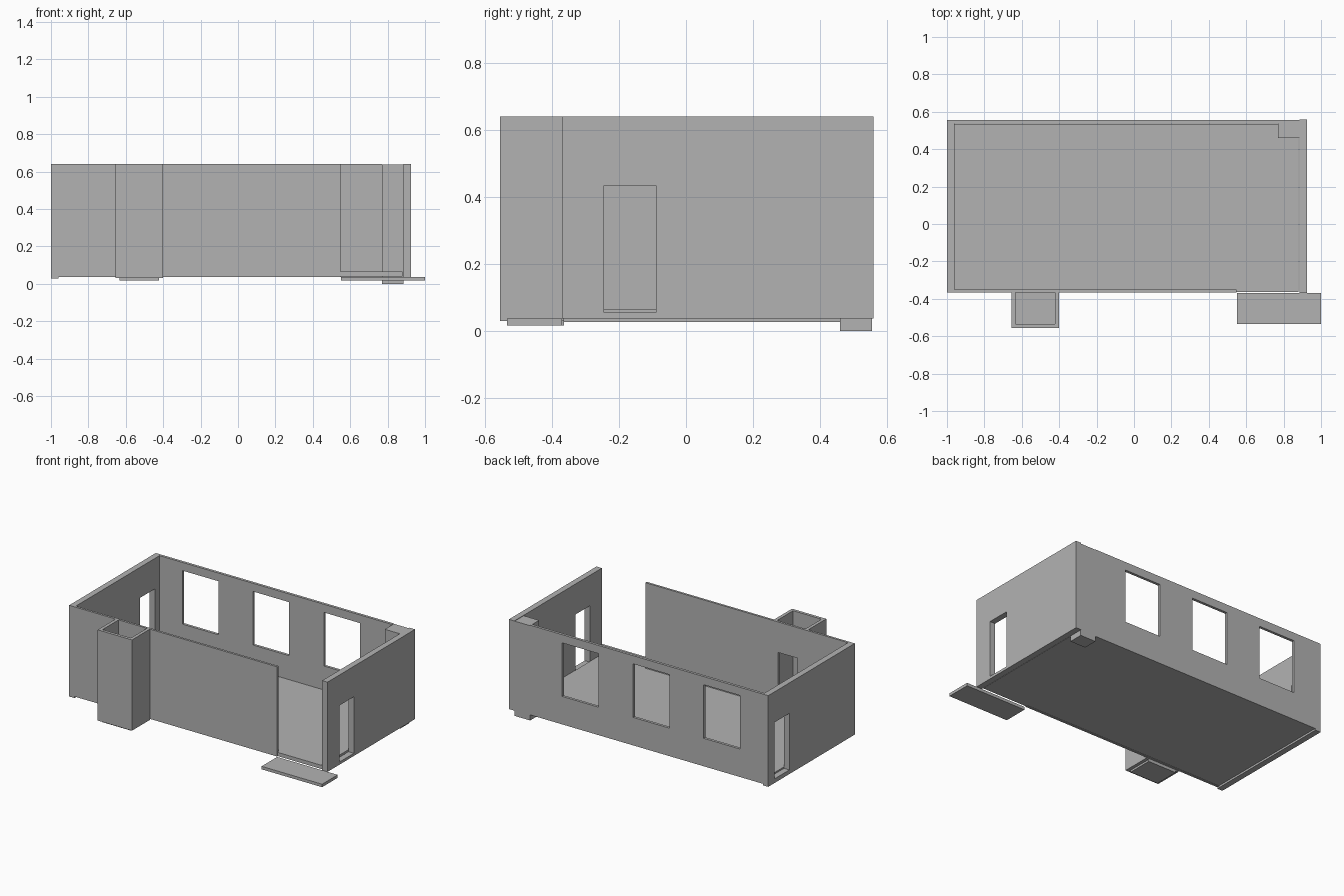
import bpy

if "Cube" in bpy.data.objects:
    bpy.data.objects.remove(bpy.data.objects["Cube"])

grey = bpy.data.materials.new("plain grey")
grey.diffuse_color = (0.45, 0.45, 0.45, 1)
grey.use_nodes = True
grey.node_tree.nodes["Principled BSDF"].inputs["Base Color"].default_value = grey.diffuse_color


def box(name, x, y, z):
    """Axis-aligned box from (min, max) pairs."""
    bpy.ops.mesh.primitive_cube_add(size=1)
    ob = bpy.context.object
    ob.name = name
    for v in ob.data.vertices:
        v.co = [a + (b - a) * (c + 0.5) for c, (a, b) in zip(v.co, (x, y, z))]
    ob.data.materials.append(grey)
    return ob


def cut(ob, x, y, z):
    """Cut a box-shaped opening through a wall."""
    cutter = box("cutter", x, y, z)
    cutter.hide_render = True
    mod = ob.modifiers.new("opening", 'BOOLEAN')
    mod.operation = 'DIFFERENCE'
    mod.solver = 'EXACT'
    mod.object = cutter
    bpy.context.view_layer.objects.active = ob
    bpy.ops.object.modifier_apply(modifier=mod.name)
    bpy.data.objects.remove(cutter, do_unlink=True)


TOP = 0.64
DOOR_Z = (0.055, 0.435)

# Floor slab
box("floor", (-0.96, 0.88), (-0.363, 0.535), (0.04, 0.065))

# End walls, each with a narrow doorway
left_wall = box("left_wall", (-1, -0.96), (-0.365, 0.555), (0.027, TOP))
cut(left_wall, (-1.1, -0.9), (0.33, 0.487), DOOR_Z)
right_wall = box("right_wall", (0.885, 0.925), (-0.37, 0.56), (0.037, TOP))
cut(right_wall, (0.8, 1.0), (-0.245, -0.09), DOOR_Z)

# Back wall with three windows
back_wall = box("back_wall", (-0.96, 0.77), (0.537, 0.555), (0.037, TOP))
for x in (-0.79, -0.265, 0.262):
    cut(back_wall, (x, x + 0.27), (0.4, 0.7), (0.225, 0.585))

# Front wall, stopping short of the entrance, with a doorway into the shaft
front_wall = box("front_wall", (-0.96, 0.547), (-0.365, -0.35), (0.037, TOP))
cut(front_wall, (-0.585, -0.44), (-0.4, -0.3), DOOR_Z)

# Back right corner column
box("corner_column", (0.77, 0.885), (0.46, 0.556), (0, 0.637))

# Open-topped shaft on the front: U-shaped wall round a base plate
shaft = box("shaft", (-0.655, -0.4), (-0.555, -0.365), (0.03, TOP))
cut(shaft, (-0.633, -0.422), (-0.535, -0.3), (-0.1, 0.8))
box("shaft_base", (-0.633, -0.422), (-0.535, -0.365), (0.017, 0.038))

# Entrance step
box("entrance_step", (0.55, 1.0), (-0.535, -0.37), (0.017, 0.037))
